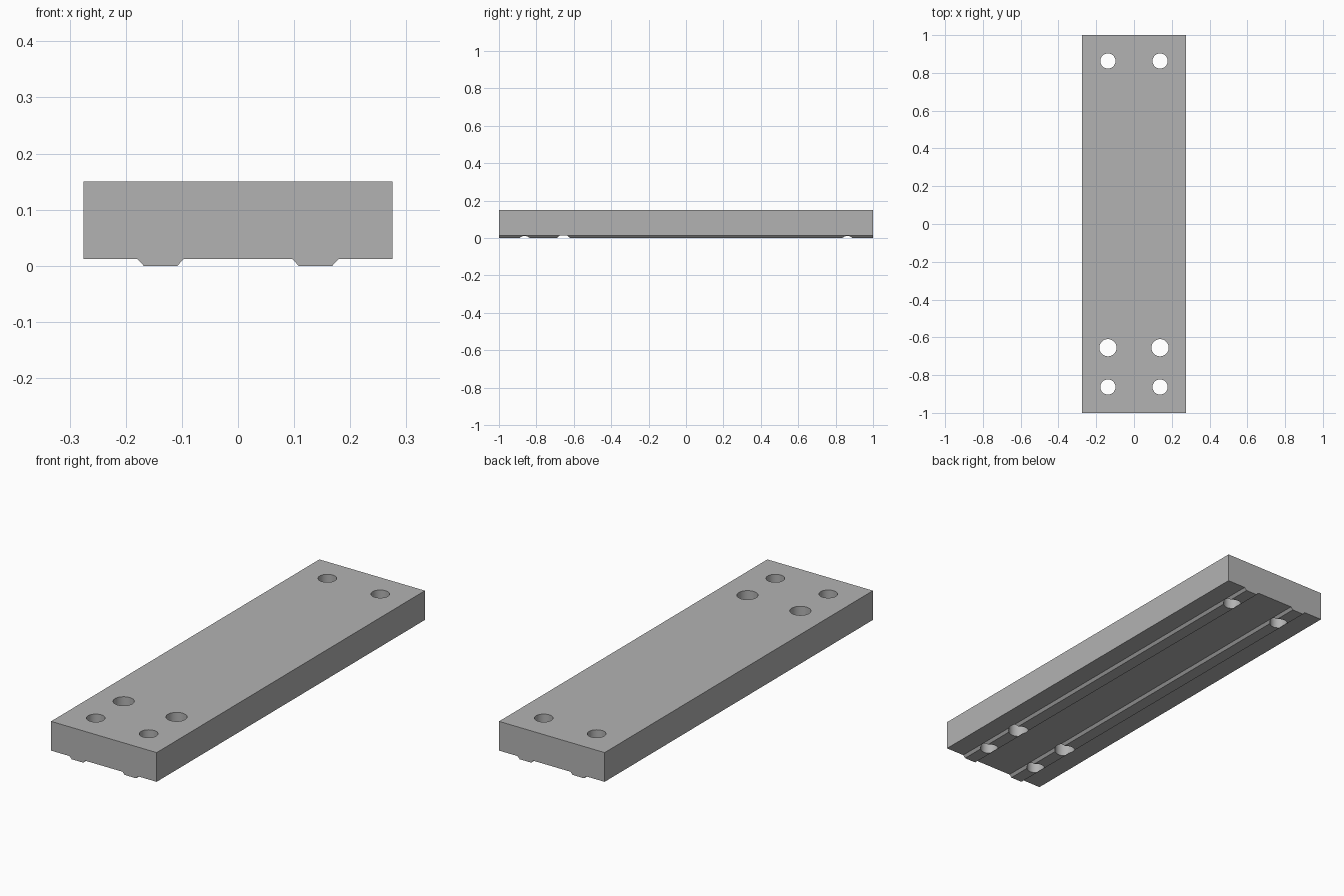
import bpy
import bmesh
import math

default = bpy.data.objects.get("Cube")
if default:
    bpy.data.objects.remove(default, do_unlink=True)

TOP, BASE = 0.15, 0.012
HALF_WIDTH, HALF_LENGTH = 0.2755, 1.0
HOLE_X = 0.138

metal = bpy.data.materials.new("plain grey")
metal.use_nodes = True
grey = (0.45, 0.45, 0.45, 1)
metal.diffuse_color = grey
metal.node_tree.nodes["Principled BSDF"].inputs["Base Color"].default_value = grey


def add_object(name, bm):
    bmesh.ops.recalc_face_normals(bm, faces=bm.faces)
    mesh = bpy.data.meshes.new(name)
    bm.to_mesh(mesh)
    bm.free()
    mesh.materials.append(metal)
    obj = bpy.data.objects.new(name, mesh)
    bpy.context.collection.objects.link(obj)
    return obj


# Plate: half of the end profile with its tapered rail, mirrored and extruded
right_half = [(0.097, BASE), (0.108, 0), (0.168, 0), (0.179, BASE),
              (HALF_WIDTH, BASE), (HALF_WIDTH, TOP)]
profile = right_half + [(-x, z) for x, z in reversed(right_half)]
bm = bmesh.new()
end = bm.faces.new([bm.verts.new((x, -HALF_LENGTH, z)) for x, z in profile])
extruded = bmesh.ops.extrude_face_region(bm, geom=[end], use_keep_orig=True)
moved = [v for v in extruded["geom"] if isinstance(v, bmesh.types.BMVert)]
bmesh.ops.translate(bm, verts=moved, vec=(0, 2 * HALF_LENGTH, 0))
plate = add_object("railed_plate", bm)

# Hole cutters: one pair at the back, two pairs at the front
bm = bmesh.new()
for y, radius in ((0.863, 0.04), (-0.655, 0.0455), (-0.863, 0.04)):
    for side in (-1, 1):
        made = bmesh.ops.create_cone(bm, cap_ends=True, segments=48,
                                     radius1=radius, radius2=radius, depth=0.5)
        bmesh.ops.translate(bm, verts=made["verts"], vec=(side * HOLE_X, y, TOP / 2))
cutter = add_object("hole_cutter", bm)
cutter.hide_render = True

# Drill the through holes
drill = plate.modifiers.new("through holes", "BOOLEAN")
drill.operation = "DIFFERENCE"
drill.solver = "EXACT"
drill.object = cutter
bpy.ops.object.select_all(action="DESELECT")
plate.select_set(True)
bpy.context.view_layer.objects.active = plate
bpy.ops.object.modifier_apply(modifier=drill.name)
bpy.data.objects.remove(cutter, do_unlink=True)
bpy.ops.object.shade_smooth_by_angle(angle=math.radians(25))
